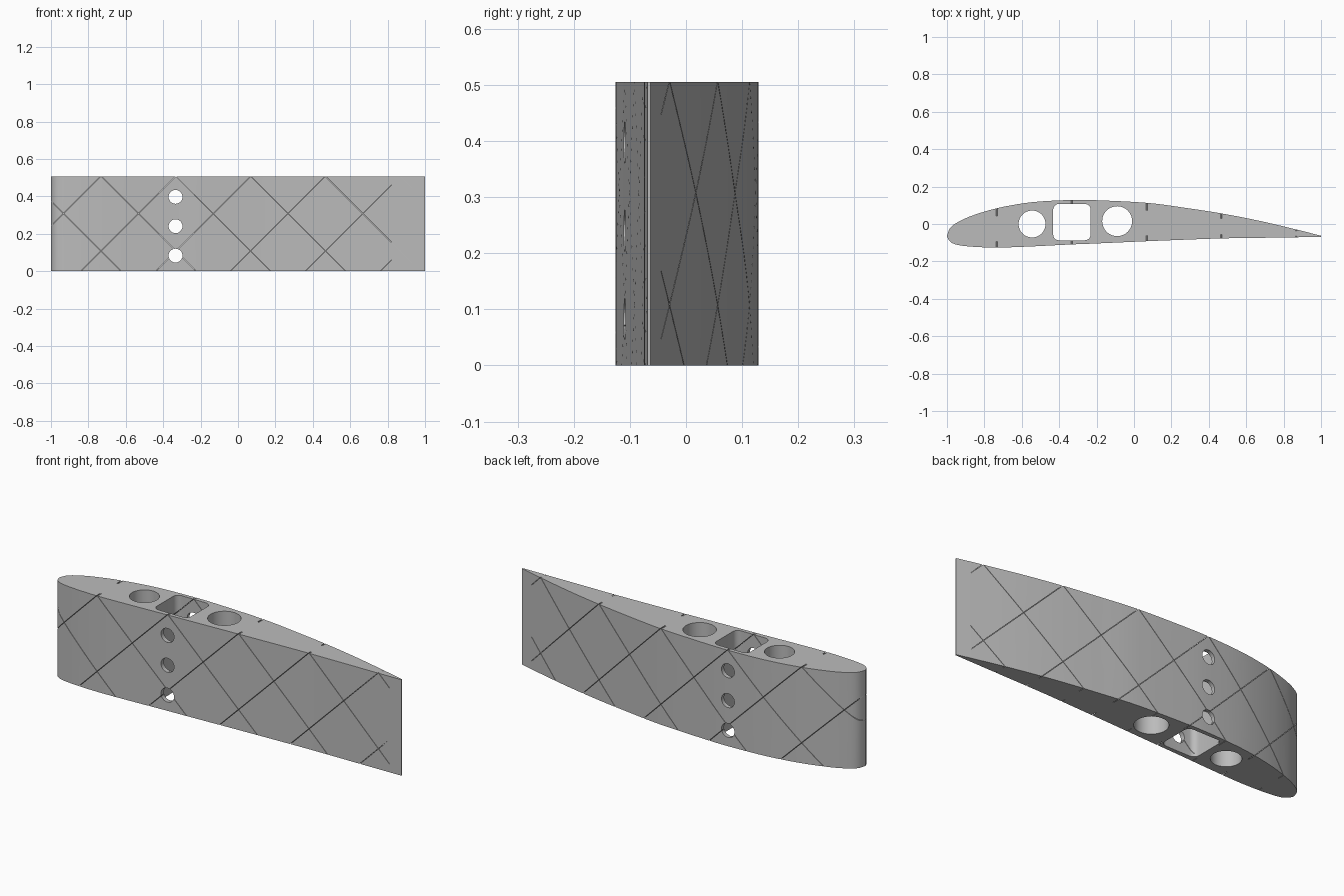
import bpy, bmesh, math
from mathutils import Vector

if "Cube" in bpy.data.objects:
    bpy.data.objects.remove(bpy.data.objects["Cube"])

HEIGHT = 0.505

grey = bpy.data.materials.new("plain grey")
grey.use_nodes = True
colour = (0.5, 0.5, 0.5, 1)
grey.diffuse_color = colour
grey.node_tree.nodes["Principled BSDF"].inputs["Base Color"].default_value = colour

# Section outline control points, nose to tail
UPPER = [(-1, -.065), (-.985, -.025), (-.95, .005), (-.87, .043), (-.73, .085),
         (-.55, .116), (-.35, .128), (-.2, .127), (.07, .113), (.27, .087),
         (.47, .056), (.67, .017), (.87, -.03), (1, -.063)]
LOWER = [(-1, -.065), (-.985, -.092), (-.95, -.11), (-.87, -.121), (-.73, -.126),
         (-.55, -.12), (-.35, -.11), (-.2, -.104), (.07, -.092), (.27, -.084),
         (.47, -.077), (.67, -.074), (.87, -.071), (1, -.069)]


def smooth_curve(points, steps=5):
    """Interpolate a curve through the points."""
    p = [Vector(q) for q in points]
    out = []
    for i in range(len(p) - 1):
        before = p[i - 1] if i else p[i]
        after = p[i + 2] if i + 2 < len(p) else p[i + 1]
        m0, m1 = (p[i + 1] - before) / 2, (after - p[i]) / 2
        for k in range(steps):
            t = k / steps
            out.append(p[i] * (2*t**3 - 3*t**2 + 1) + m0 * (t**3 - 2*t**2 + t)
                       + p[i + 1] * (3*t**2 - 2*t**3) + m1 * (t**3 - t**2))
    return out + [p[-1]]


def prism(name, outline, low, high, along="z"):
    """Extrude a 2D outline along z, or along y from the xz plane."""
    bm = bmesh.new()
    place = (lambda a, b: (a, b, low)) if along == "z" else (lambda a, b: (a, low, b))
    face = bm.faces.new([bm.verts.new(place(a, b)) for a, b in outline])
    top = bmesh.ops.extrude_face_region(bm, geom=[face])["geom"]
    shift = (0, 0, high - low) if along == "z" else (0, high - low, 0)
    bmesh.ops.translate(bm, vec=shift,
                        verts=[v for v in top if isinstance(v, bmesh.types.BMVert)])
    bmesh.ops.recalc_face_normals(bm, faces=bm.faces)
    mesh = bpy.data.meshes.new(name)
    bm.to_mesh(mesh)
    bm.free()
    mesh.materials.append(grey)
    obj = bpy.data.objects.new(name, mesh)
    bpy.context.scene.collection.objects.link(obj)
    return obj


def cut(target, cutter, keep=False):
    mod = target.modifiers.new("cut", "BOOLEAN")
    mod.operation, mod.solver, mod.object = "DIFFERENCE", "EXACT", cutter
    bpy.context.view_layer.objects.active = target
    bpy.ops.object.modifier_apply(modifier=mod.name)
    if not keep:
        bpy.data.objects.remove(cutter)


def circle(x, y, r, n=48):
    return [(x + r * math.cos(math.tau * k / n), y + r * math.sin(math.tau * k / n))
            for k in range(n)]


def rounded_box(x, y, half_x, half_y, r, n=6):
    points = []
    for corner, (sx, sy) in enumerate([(1, 1), (-1, 1), (-1, -1), (1, -1)]):
        for k in range(n + 1):
            a = math.pi / 2 * (corner + k / n)
            points.append((x + sx * (half_x - r) + r * math.cos(a),
                           y + sy * (half_y - r) + r * math.sin(a)))
    return points


# Wing body
upper, lower = smooth_curve(UPPER), smooth_curve(LOWER)
wing = prism("wing_section", [tuple(p) for p in upper + lower[:0:-1]], 0, HEIGHT)

# Core that limits the depth of the slots
core_up = [(u.x, u.y - .2 * (u.y - l.y)) for u, l in zip(upper, lower)]
core_low = [(l.x, l.y + .15 * (u.y - l.y)) for u, l in zip(upper, lower)]
core = prism("slot_core", core_up[1:] + core_low[:0:-1], -.5, 1)
core.hide_render = True

# Thin diagonal slots crossing in the skin
GAP, TAIL = .0015, .93
for i in range(6):
    for rising in (True, False):
        start = (-1.24 if rising else -1.13) + .4 * i
        a, b = start - .05, min(start + HEIGHT + .05, TAIL)
        z = (lambda x: x - start) if rising else (lambda x: HEIGHT - (x - start))
        slot = prism("slot", [(a, z(a) - GAP), (b, z(b) - GAP),
                              (b, z(b) + GAP), (a, z(a) + GAP)], -.3, .3, "y")
        cut(slot, core, keep=True)
        cut(wing, slot)
bpy.data.objects.remove(core)

# Spar holes through the length
cut(wing, prism("front_hole", circle(-.545, 0, .072), -.1, 1))
cut(wing, prism("spar_hole", rounded_box(-.332, .01, .1, .097, .03), -.1, 1))
cut(wing, prism("rear_hole", circle(-.09, .015, .08), -.1, 1))

# Cross holes through the thickness
for z in (.083, .24, .397):
    cut(wing, prism("cross_hole", circle(-.334, z, .037, 32), -.3, .3, "y"))

# Fine seam in the front skin
cut(wing, prism("seam", [(-.3343, -.2), (-.3337, -.2), (-.3337, -.05), (-.3343, -.05)], -.1, 1))

bpy.ops.object.select_all(action="DESELECT")
wing.select_set(True)
bpy.context.view_layer.objects.active = wing
bpy.ops.object.shade_smooth_by_angle(angle=math.radians(25))
